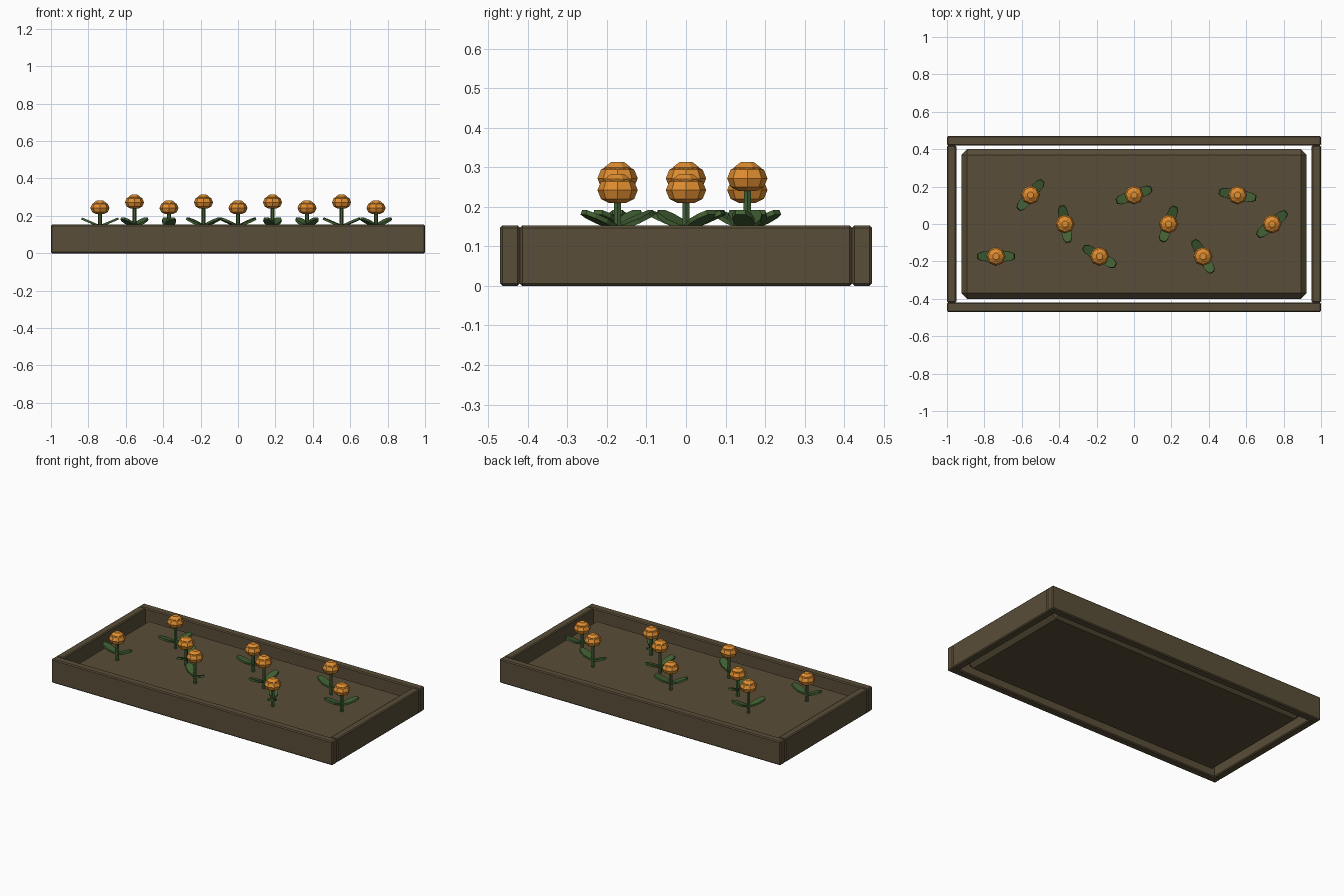
import bpy
import bmesh
from math import cos, sin, pi, radians
from mathutils import Matrix, Vector

if "Cube" in bpy.data.objects:
    bpy.data.objects.remove(bpy.data.objects["Cube"], do_unlink=True)


def material(name, color):
    m = bpy.data.materials.new(name)
    m.use_nodes = True
    m.diffuse_color = (*color, 1)
    m.node_tree.nodes["Principled BSDF"].inputs["Base Color"].default_value = (*color, 1)
    return m


WOOD = material("brown earth and wood", (0.10, 0.075, 0.04))
LEAF = material("leaf green", (0.055, 0.12, 0.035))
PETAL = material("petal orange", (0.75, 0.27, 0.03))


def finish(name, bm, mat):
    bmesh.ops.recalc_face_normals(bm, faces=bm.faces)
    mesh = bpy.data.meshes.new(name)
    bm.to_mesh(mesh)
    bm.free()
    mesh.materials.append(mat)
    obj = bpy.data.objects.new(name, mesh)
    bpy.context.collection.objects.link(obj)
    return obj


def box(name, size, center, bevel):
    bm = bmesh.new()
    bmesh.ops.create_cube(bm, size=1, matrix=Matrix.Translation(center) @ Matrix.Diagonal((*size, 1)))
    bmesh.ops.bevel(bm, geom=bm.edges[:], offset=bevel, segments=1, affect='EDGES')
    return finish(name, bm, WOOD)


def lathe(name, profile, origin, mat, sides=8, turn=0):
    bm = bmesh.new()
    rings = []
    for r, z in profile:
        rings.append([bm.verts.new(Vector(origin) + Vector((
            r * cos(turn + 2 * pi * k / sides), r * sin(turn + 2 * pi * k / sides), z)))
            for k in range(sides)])
    for a, b in zip(rings, rings[1:]):
        for k in range(sides):
            n = (k + 1) % sides
            bm.faces.new((a[k], a[n], b[n], b[k]))
    bm.faces.new(rings[0])
    bm.faces.new(rings[-1])
    return finish(name, bm, mat)


def leaf(name, origin, angle):
    # Blunt lozenge blade, tilted upward away from the stem
    outline = [(0, 0.008), (0.05, 0.027), (0.085, 0.024), (0.107, 0.013)]
    outline += [(x, -y) for x, y in reversed(outline)]
    bm = bmesh.new()
    face = bm.faces.new([bm.verts.new((x, y, -0.006)) for x, y in outline])
    top = bmesh.ops.extrude_face_region(bm, geom=[face])["geom"]
    bmesh.ops.translate(bm, vec=(0, 0, 0.012), verts=[v for v in top if isinstance(v, bmesh.types.BMVert)])
    bm.transform(Matrix.Translation(origin) @ Matrix.Rotation(angle, 4, 'Z')
                 @ Matrix.Rotation(radians(-23), 4, 'Y'))
    return finish(name, bm, LEAF)


# Planter boards and soil bed
for side, label in ((-1, "front"), (1, "back")):
    box(label + "_board", (2, 0.05, 0.153), (0, side * 0.445, 0.0765), 0.006)
for side, label in ((1, "left"), (-1, "right")):
    box(label + "_board", (0.05, 0.84, 0.153), (side * 0.975, 0, 0.0765), 0.006)
box("soil_bed", (1.845, 0.80, 0.09), (0, 0, 0.057), 0.03)

# Three staggered rows of flowers with alternating heights
ROWS = (-0.173, 0.155, 0.0)
for i in range(9):
    x, y = -0.738 + 0.1845 * i, ROWS[i % 3]
    head = 0.242 + 0.03 * (i % 2)
    tag = f"_{i + 1}"
    lathe("stem" + tag, [(0.011, 0.09), (0.01, head)], (x, y, 0), LEAF, 6)
    for half in (0, 1):
        leaf(f"leaf{tag}_{half + 1}", (x, y, 0.144), radians(50 * i + 180 * half))
    lathe("blossom" + tag, [(0.022, -0.032), (0.042, -0.022), (0.051, 0), (0.042, 0.022), (0.022, 0.032)],
          (x, y, head), PETAL)
    lathe("blossom_heart" + tag, [(0.036, 0.012), (0.036, 0.028), (0.018, 0.041)],
          (x, y, head), PETAL, 8, pi / 8)
